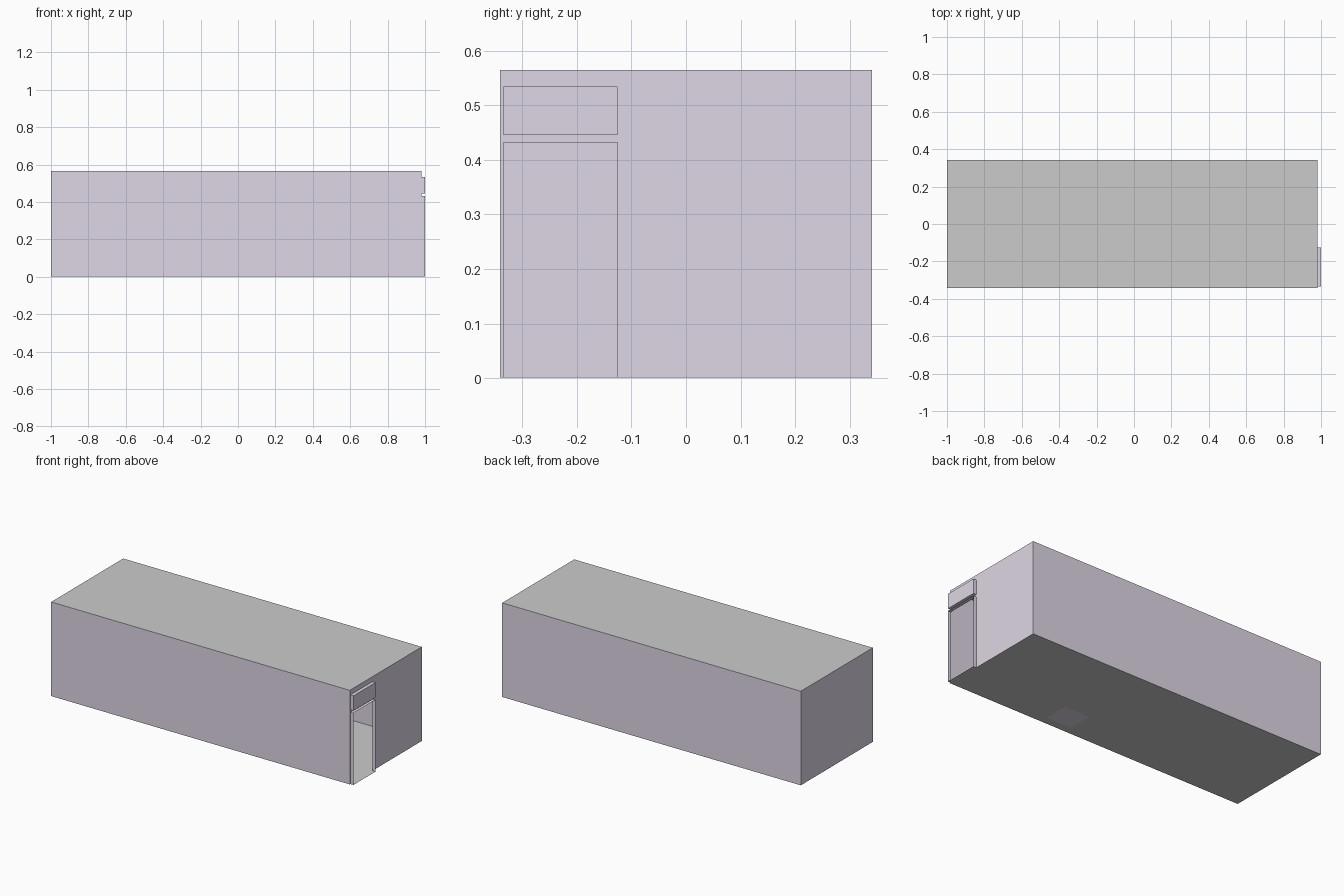
import bpy, bmesh

if "Cube" in bpy.data.objects:
    bpy.data.objects.remove(bpy.data.objects["Cube"])

X0, X1, X2 = -1.0, 0.98, 1.0        # back wall, door wall, outer end of reveals
Y = 0.341
H = 0.565
DY0, DY1 = -0.335, -0.126           # opening width
DOOR = (0.001, 0.432)
TRANSOM = (0.446, 0.535)
Z0 = 0.001

lavender = bpy.data.materials.new("lavender_wall")
lavender.diffuse_color = (0.73, 0.68, 0.78, 1)
lavender.use_nodes = True
lavender.node_tree.nodes["Principled BSDF"].inputs["Base Color"].default_value = lavender.diffuse_color


def build(name, quads, mat=None):
    """Make one object from rectangular faces, welded together."""
    bm = bmesh.new()
    for q in quads:
        bm.faces.new([bm.verts.new(p) for p in q])
    bmesh.ops.remove_doubles(bm, verts=bm.verts, dist=1e-5)
    bmesh.ops.recalc_face_normals(bm, faces=bm.faces)
    me = bpy.data.meshes.new(name)
    bm.to_mesh(me)
    bm.free()
    ob = bpy.data.objects.new(name, me)
    bpy.context.collection.objects.link(ob)
    if mat:
        me.materials.append(mat)
    return ob


def flat(x0, x1, y0, y1, z):
    return [(x0, y0, z), (x1, y0, z), (x1, y1, z), (x0, y1, z)]


def along_x(x0, x1, y, z0, z1):
    return [(x0, y, z0), (x1, y, z0), (x1, y, z1), (x0, y, z1)]


def along_y(x, y0, y1, z0, z1):
    return [(x, y0, z0), (x, y1, z0), (x, y1, z1), (x, y0, z1)]


# Walls: three plain sides, and a door side with two openings
walls = [along_x(X0, X1, -Y, Z0, H), along_x(X0, X1, Y, Z0, H),
         along_y(X0, -Y, Y, Z0, H)]
ys = [-Y, DY0, DY1, Y]
zs = [Z0, DOOR[1], TRANSOM[0], TRANSOM[1], H]
for i in range(3):
    for j in range(4):
        if i == 1 and j in (0, 2):
            continue
        walls.append(along_y(X1, ys[i], ys[i + 1], zs[j], zs[j + 1]))
build("walls", walls, lavender)

# Door reveal: open frame projecting outward
sides = lambda z: [along_x(X1, X2, y, *z) for y in (DY0, DY1)]
build("door_reveal", sides(DOOR) + [flat(X1, X2, DY0, DY1, DOOR[1])], lavender)

# Transom recess: projecting frame closed at its outer end
build("transom_recess", sides(TRANSOM)
      + [flat(X1, X2, DY0, DY1, z) for z in TRANSOM]
      + [along_y(X2, DY0, DY1, *TRANSOM)], lavender)

# Floor with door threshold, and ceiling
build("floor", [flat(X0, X1, -Y, Y, Z0)])
build("door_threshold", [flat(X1, X2, DY0, DY1, Z0)])
build("ceiling", [flat(X0, X1, -Y, Y, H)])

# Small coloured patch on the underside of the floor
build("floor_patch", [flat(0.19, 0.36, -0.29, -0.14, 0)], lavender)
